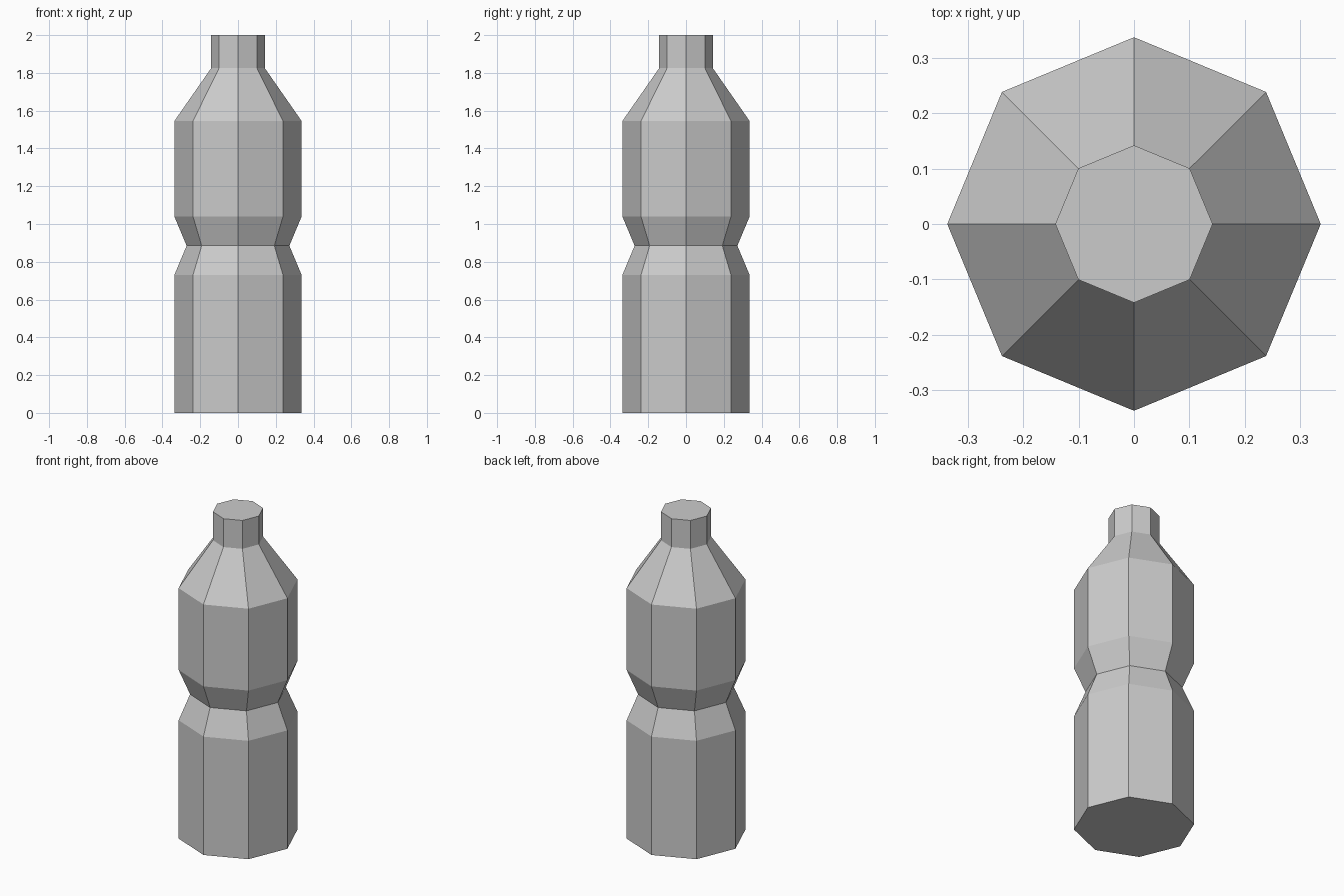
import bpy
import bmesh
from math import cos, sin, tau

cube = bpy.data.objects.get("Cube")
if cube:
    bpy.data.objects.remove(cube, do_unlink=True)

SIDES = 8
BODY, WAIST, NECK = 0.337, 0.272, 0.142

# Bottle profile from base to mouth: (radius, height)
PROFILE = [
    (BODY, 0.0),
    (BODY, 0.73),
    (WAIST, 0.885),
    (BODY, 1.04),
    (BODY, 1.545),
    (NECK, 1.825),
    (NECK, 2.0),
]


def make_material(name, color):
    mat = bpy.data.materials.new(name)
    mat.use_nodes = True
    mat.diffuse_color = color
    mat.node_tree.nodes["Principled BSDF"].inputs["Base Color"].default_value = color
    return mat


def lathe(name, profile, sides, mat):
    """Stack rings of a regular polygon, bridge them and cap both ends."""
    bm = bmesh.new()
    rings = [
        [bm.verts.new((r * cos(tau * i / sides), r * sin(tau * i / sides), z))
         for i in range(sides)]
        for r, z in profile
    ]
    for low, high in zip(rings, rings[1:]):
        for i in range(sides):
            j = (i + 1) % sides
            bm.faces.new((low[i], low[j], high[j], high[i]))
    bm.faces.new(rings[0][::-1])
    bm.faces.new(rings[-1])
    mesh = bpy.data.meshes.new(name)
    bm.to_mesh(mesh)
    bm.free()
    mesh.materials.append(mat)
    obj = bpy.data.objects.new(name, mesh)
    bpy.context.collection.objects.link(obj)
    return obj


# Closed, faceted bottle
grey = make_material("light grey", (0.6, 0.6, 0.6, 1.0))
lathe("bottle", PROFILE, SIDES, grey)
